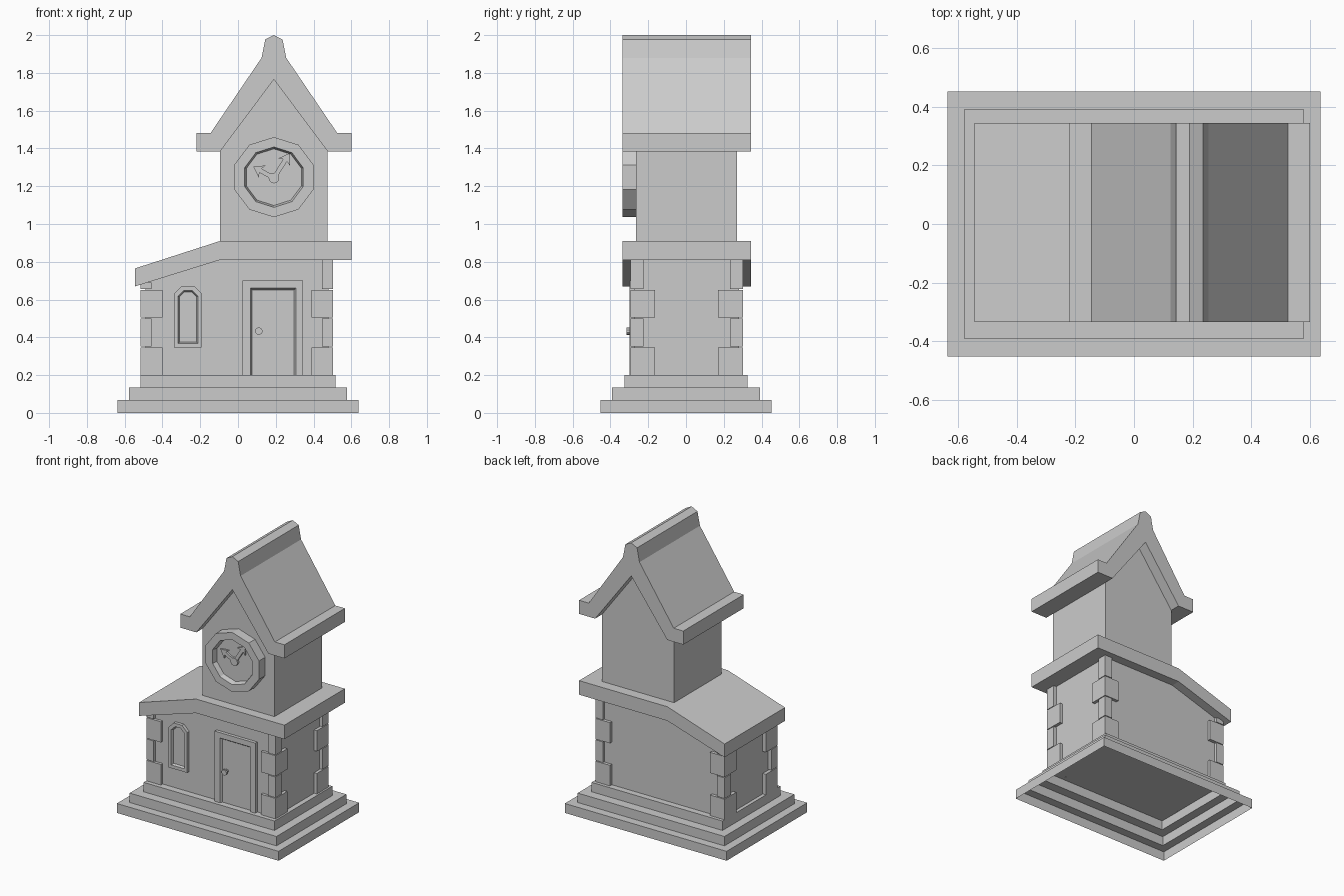
import bpy, bmesh, math
from mathutils import Vector

if "Cube" in bpy.data.objects:
    bpy.data.objects.remove(bpy.data.objects["Cube"], do_unlink=True)

stone = bpy.data.materials.new("plain grey")
stone.use_nodes = True
GREY = (0.6, 0.6, 0.6, 1)
stone.diffuse_color = GREY
stone.node_tree.nodes["Principled BSDF"].inputs["Base Color"].default_value = GREY


def skin(name, loops, cap_start=True):
    """Join a stack of equal point loops into one surface, capped at the ends."""
    bm = bmesh.new()
    rings = [[bm.verts.new(p) for p in loop] for loop in loops]
    for a, b in zip(rings, rings[1:]):
        for i in range(len(a)):
            j = (i + 1) % len(a)
            bm.faces.new((a[i], a[j], b[j], b[i]))
    bm.faces.new(rings[-1])
    if cap_start:
        bm.faces.new(rings[0][::-1])
    bmesh.ops.recalc_face_normals(bm, faces=bm.faces[:])
    mesh = bpy.data.meshes.new(name)
    bm.to_mesh(mesh)
    bm.free()
    mesh.materials.append(stone)
    obj = bpy.data.objects.new(name, mesh)
    bpy.context.collection.objects.link(obj)
    return obj


def at_y(profile, y):
    return [(x, y, z) for x, z in profile]


def prism(name, profile, y0, y1):
    return skin(name, [at_y(profile, y0), at_y(profile, y1)])


def framed(name, outer, inner, panel, back, front, recess):
    """Raised frame around a sunken panel."""
    return skin(name, [at_y(outer, back), at_y(outer, front),
                       at_y(inner, front), at_y(panel, recess)])


def rect(x0, x1, z0, z1):
    return [(x0, z0), (x1, z0), (x1, z1), (x0, z1)]


def polygon(cx, cz, r, n, stretch=1.0):
    angles = [math.pi / 2 + math.tau * i / n for i in range(n)]
    return [(cx + stretch * r * math.cos(a), cz + r * math.sin(a)) for a in angles]


# Stepped base, a thin shell open underneath
base_loops = []
z = 0
for hx, hy in ((0.637, 0.453), (0.578, 0.393), (0.515, 0.325)):
    for level in (z, z + 0.067):
        base_loops.append([(sx * hx, sy * hy, level) for sx, sy in
                           ((-1, -1), (1, -1), (1, 1), (-1, 1))])
    z += 0.067
skin("stepped_base", base_loops, cap_start=False)

# Lower storey and its half sloping roof
prism("lower_walls", [(-0.49, 0.2), (0.48, 0.2), (0.48, 0.82),
                      (-0.09, 0.82), (-0.49, 0.7)], -0.275, 0.28)
prism("lower_roof", [(-0.545, 0.67), (-0.095, 0.81), (0.6, 0.81), (0.6, 0.91),
                     (-0.095, 0.91), (-0.545, 0.765)], -0.335, 0.345)

# Corner stones, alternating long and short
for side, x_edge, inward in (("right", -0.515, 1), ("left", 0.502, -1)):
    for end, y_edge, y_in in (("front", -0.295, 1), ("back", 0.302, -1)):
        for i in range(4):
            wide, deep = ((0.114, 0.132), (0.058, 0.07))[i % 2]
            low = 0.2 + 0.152 * i
            high = low + 0.147
            if i == 3:
                high = 0.69 if side == "right" else 0.815
            xs = sorted((x_edge, x_edge + inward * wide))
            ys = sorted((y_edge, y_edge + y_in * deep))
            prism(f"corner_stone_{end}_{side}_{i + 1}", rect(*xs, low, high), *ys)

# Door with frame and knob
framed("door", rect(0.025, 0.345, 0.2, 0.7), rect(0.065, 0.307, 0.201, 0.662),
       rect(0.075, 0.297, 0.201, 0.65), -0.27, -0.298, -0.28)
prism("door_knob_stem", polygon(0.11, 0.433, 0.012, 10), -0.275, -0.302)
prism("door_knob", polygon(0.11, 0.433, 0.02, 10), -0.3, -0.315)


# Window with chamfered head
def arch(x0, x1, z0, z1, cut):
    return [(x0, z0), (x1, z0), (x1, z1 - cut), (x1 - cut, z1),
            (x0 + cut, z1), (x0, z1 - cut)]


framed("window", arch(-0.338, -0.192, 0.345, 0.672, 0.04),
       arch(-0.317, -0.213, 0.368, 0.648, 0.03),
       arch(-0.31, -0.22, 0.374, 0.64, 0.026), -0.27, -0.298, -0.28)

# Tower with gabled top
MID = 0.19
prism("tower", [(-0.095, 0.85), (0.473, 0.85), (0.473, 1.39),
                (MID, 1.775), (-0.095, 1.39)], -0.265, 0.27)

# Tower roof with flat eaves and a raised ridge, mirrored about the middle
half = [(0.41, 1.385), (0.41, 1.482), (0.335, 1.482), (0.065, 1.88),
        (0.046, 1.977)]
roof = [(MID, 1.765), (MID + 0.284, 1.385)]
roof += [(MID + x, h) for x, h in half] + [(MID, 2.0)]
roof += [(MID - x, h) for x, h in reversed(half)] + [(MID - 0.284, 1.385)]
prism("tower_roof", roof, -0.335, 0.345)

# Clock with sunken ten-sided dial
CLOCK_Z = 1.248
framed("clock", polygon(MID, CLOCK_Z, 0.212, 10, 1.04),
       polygon(MID, CLOCK_Z, 0.16, 10, 1.02),
       polygon(MID, CLOCK_Z, 0.15, 10, 1.02), -0.26, -0.335, -0.3)


# Clock hands with arrow heads
def hand(name, tip_x, tip_z):
    start = Vector((MID, CLOCK_Z - 0.005))
    along = Vector((tip_x, tip_z)) - start
    length = along.length
    along.normalize()
    across = Vector((-along.y, along.x))
    outline = [(0, 0.012), (length - 0.045, 0.012), (length - 0.055, 0.036), (length, 0)]
    outline += [(a, -w) for a, w in reversed(outline[:3])]
    points = [start + along * a + across * w for a, w in outline]
    prism(name, [(p.x, p.y) for p in points], -0.295, -0.314)


hand("minute_hand", 0.273, 1.375)
hand("hour_hand", 0.08, 1.305)
prism("clock_hub", polygon(MID, CLOCK_Z - 0.005, 0.028, 12), -0.295, -0.317)
